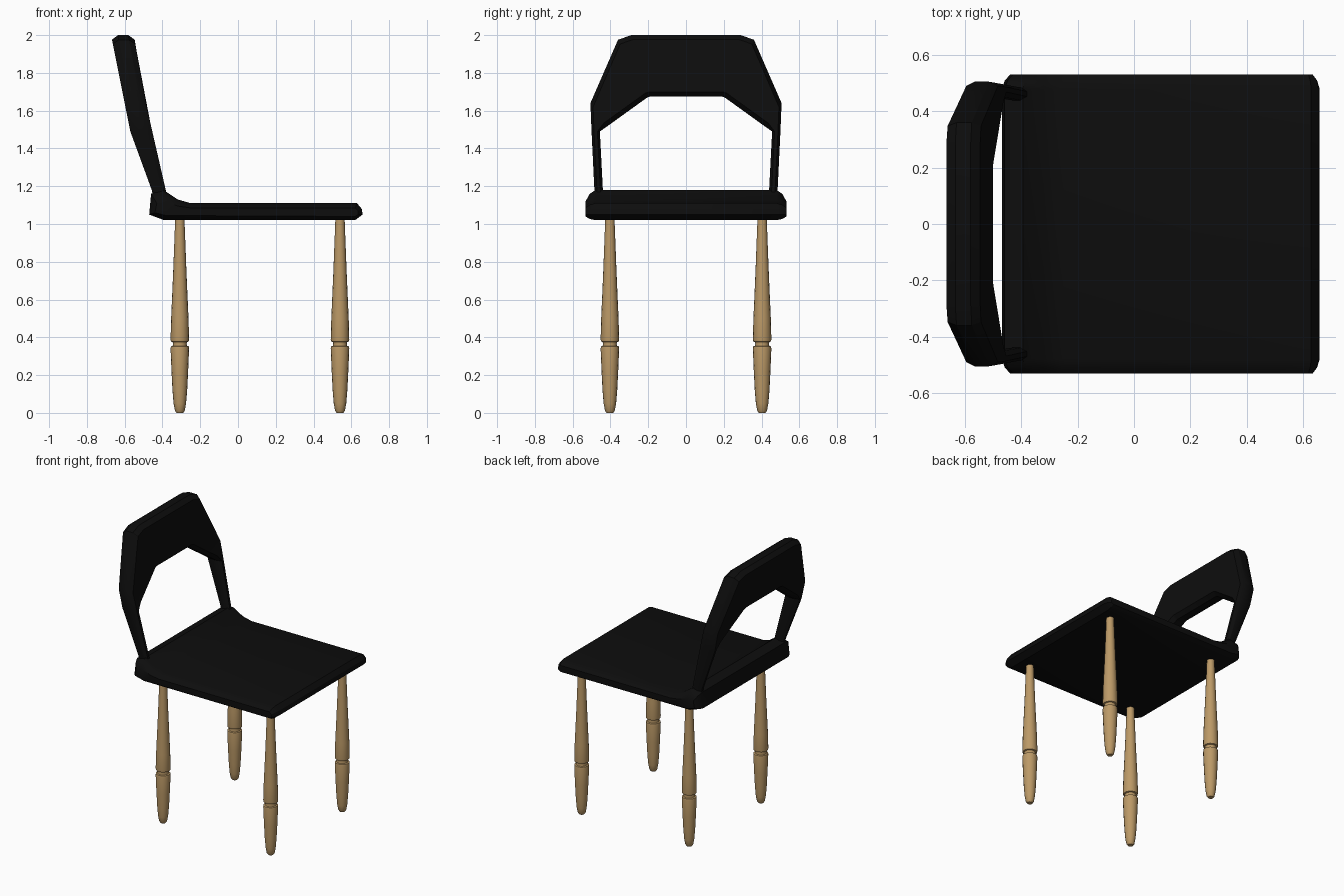
import bpy, bmesh, math
from mathutils import Vector

cube = bpy.data.objects.get("Cube")
if cube:
    bpy.data.objects.remove(cube, do_unlink=True)


def material(name, rgb):
    mat = bpy.data.materials.new(name)
    mat.use_nodes = True
    mat.diffuse_color = (*rgb, 1)
    bsdf = mat.node_tree.nodes["Principled BSDF"]
    bsdf.inputs["Base Color"].default_value = (*rgb, 1)
    return mat


def loft(name, rings, mat, closed=False, angle=30):
    """Skin a list of equal-length point rings; cap the ends unless closed."""
    bm = bmesh.new()
    loops = [[bm.verts.new(p) for p in ring] for ring in rings]
    count = len(loops[0])
    pairs = list(zip(loops, loops[1:]))
    if closed:
        pairs.append((loops[-1], loops[0]))
    else:
        bm.faces.new(loops[0])
        bm.faces.new(loops[-1])
    for a, b in pairs:
        for i in range(count):
            j = (i + 1) % count
            bm.faces.new((a[i], a[j], b[j], b[i]))
    bmesh.ops.recalc_face_normals(bm, faces=bm.faces)
    mesh = bpy.data.meshes.new(name)
    bm.to_mesh(mesh)
    bm.free()
    mesh.materials.append(mat)
    obj = bpy.data.objects.new(name, mesh)
    bpy.context.collection.objects.link(obj)
    bpy.ops.object.select_all(action="DESELECT")
    obj.select_set(True)
    bpy.context.view_layer.objects.active = obj
    bpy.ops.object.shade_smooth_by_angle(angle=math.radians(angle))
    return obj


black = material("black plastic", (0.004, 0.004, 0.004))
wood = material("light wood", (0.5, 0.32, 0.135))

# Seat: side profile with a raised rear lip, shrinking to a rounded rim
seat_mid = [(-.47, 1.05), (-.39, 1.02), (.62, 1.02), (.66, 1.05), (.655, 1.08),
            (.63, 1.11), (-.25, 1.11), (-.32, 1.13), (-.395, 1.18), (-.46, 1.16)]
seat_rim = [(-.44, 1.06), (-.38, 1.045), (.62, 1.04), (.635, 1.05), (.635, 1.07),
            (.62, 1.085), (-.25, 1.085), (-.32, 1.095), (-.38, 1.12), (-.43, 1.11)]
half = [(.48, 0), (.51, .35), (.532, 1)]
stations = [(-y, t) for y, t in reversed(half)] + half
loft("seat", [[(a + (c - a) * t, y, b + (d - b) * t)
               for (a, b), (c, d) in zip(seat_mid, seat_rim)]
              for y, t in stations], black)


# Backrest: leaning hoop swept between an outer and an inner outline
def along(table, z):
    for (z0, x0), (z1, x1) in zip(table, table[1:]):
        if z <= z1:
            break
    return x0 + (x1 - x0) * (z - z0) / (z1 - z0)


FRONT = [(1.1, -.365), (1.2, -.387), (1.8, -.525), (2.0, -.55)]
BACK = [(1.1, -.44), (1.17, -.453), (1.49, -.57), (2.0, -.672)]

# Cross-section: end (0 outer, 1 inner), whether chamfered, depth from the back
SECTION = [(0, 0, .3), (0, 0, .75), (0, 1, 1), (1, 1, 1),
           (1, 0, .7), (1, 0, .3), (1, 1, 0), (0, 1, 0)]


def hoop_ring(outer, inner):
    outer, inner = Vector(outer), Vector(inner)
    span = inner - outer
    cut = span.normalized() * min(.025, span.length * .3)
    ring = []
    for end, chamfer, depth in SECTION:
        p = (inner if end else outer) + (cut * (-1 if end else 1) if chamfer else cut * 0)
        back, front = along(BACK, p.y), along(FRONT, p.y)
        ring.append((back + (front - back) * depth, p.x, p.y))
    return ring


side = [((.482, 1.11), (.438, 1.11)), ((.485, 1.18), (.44, 1.18)),
        ((.5, 1.49), (.456, 1.49)), ((.506, 1.64), (.42, 1.515)),
        ((.36, 1.975), (.205, 1.67)), ((.29, 2.0), (.19, 1.675))]
mirrored = [((-a, b), (-c, d)) for (a, b), (c, d) in reversed(side)]
loft("backrest", [hoop_ring(o, i) for o, i in side + mirrored], black)

# Turned legs: (height, radius) profile with a groove above the foot
LEG = [(0, .018), (.012, .026), (.05, .033), (.12, .039), (.22, .044), (.34, .049),
       (.352, .047), (.355, .038), (.365, .036), (.375, .038), (.378, .047),
       (.39, .049), (.5, .046), (.75, .035), (1.04, .024)]
SIDES = 16
for end, x in (("front", .54), ("rear", -.308)):
    for hand, y in (("left", .403), ("right", -.403)):
        rings = [[(x + r * math.cos(math.tau * i / SIDES),
                   y + r * math.sin(math.tau * i / SIDES), z)
                  for i in range(SIDES)] for z, r in LEG]
        loft(f"{end}_{hand}_leg", rings, wood)
